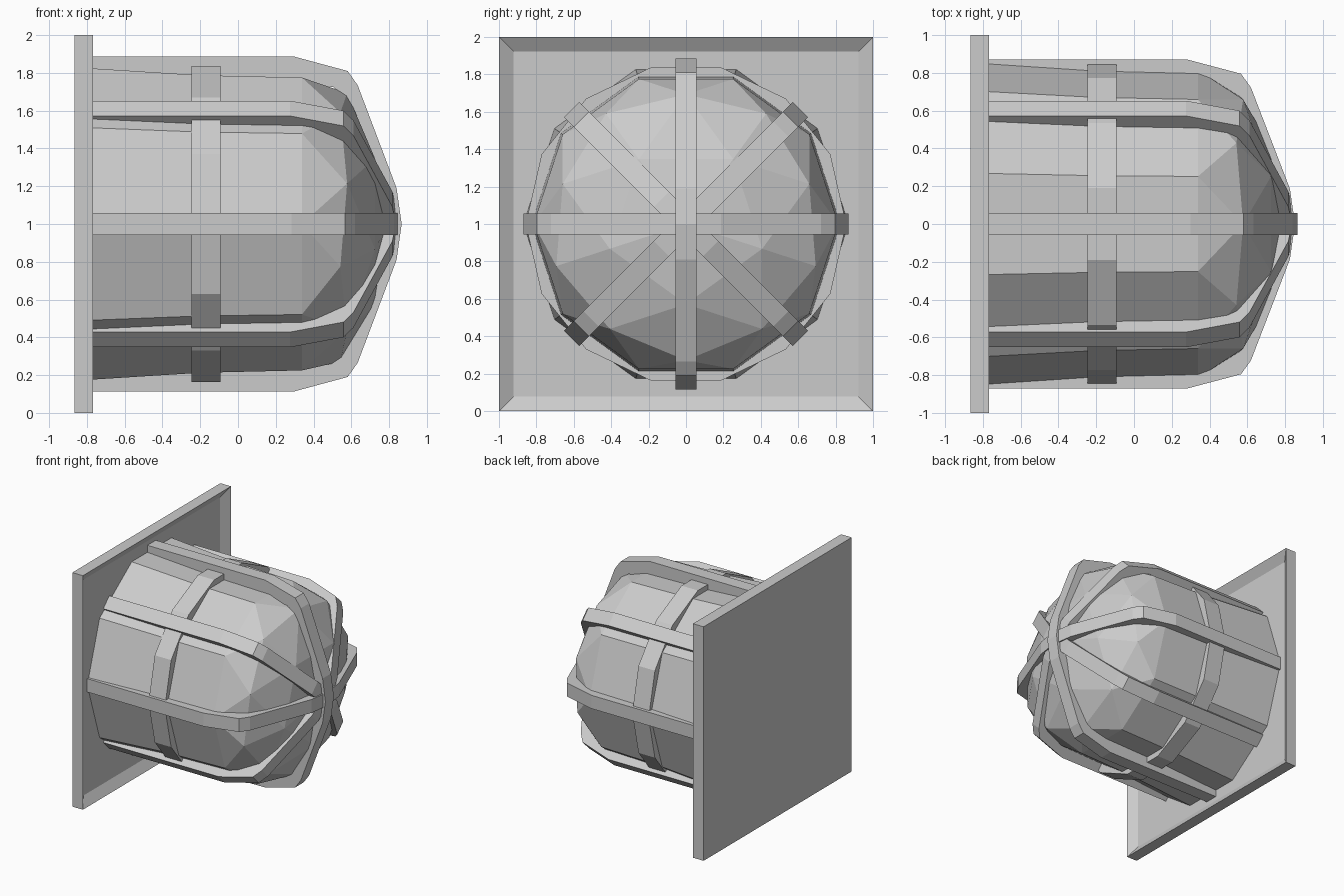
import bpy, bmesh
from math import sin, cos, pi, radians
from mathutils import Vector, Matrix

if "Cube" in bpy.data.objects:
    bpy.data.objects.remove(bpy.data.objects["Cube"])

CENTRE = Vector((0, 0, 1))
FLOOR_X = -0.82   # bottom of the plate's recess


def finish(bm, name):
    bmesh.ops.recalc_face_normals(bm, faces=bm.faces[:])
    mesh = bpy.data.meshes.new(name)
    bm.to_mesh(mesh)
    bm.free()
    ob = bpy.data.objects.new(name, mesh)
    ob.location = CENTRE
    bpy.context.collection.objects.link(ob)
    return ob


# Square wall plate with a shallow recess on its lamp side
bm = bmesh.new()
bmesh.ops.create_cube(bm, size=1, matrix=Matrix.Translation((-0.82, 0, 0))
                      @ Matrix.Diagonal((0.10, 2, 2, 1)))
front = max(bm.faces, key=lambda f: f.calc_center_median().x)
bmesh.ops.inset_region(bm, faces=[front], thickness=0.11)
bmesh.ops.translate(bm, verts=front.verts[:], vec=(FLOOR_X + 0.77, 0, 0))
finish(bm, "wall_plate")

# Ten-sided lamp glass: half icosphere nose with a slightly flared body
bm = bmesh.new()
bmesh.ops.create_icosphere(bm, subdivisions=2, radius=1)
bmesh.ops.delete(bm, geom=[v for v in bm.verts if v.co.z < -0.01], context='VERTS')
for v in bm.verts:
    x, y, z = v.co
    v.co = (0.335 + 0.455 * z, 0.815 * y, -0.815 * x)
for x, scale in ((-0.2, 0.828 / 0.815), (FLOOR_X, 0.869 / 0.828)):
    rim = [e for e in bm.edges if e.is_boundary]
    out = bmesh.ops.extrude_edge_only(bm, edges=rim)
    for v in [g for g in out["geom"] if isinstance(g, bmesh.types.BMVert)]:
        v.co = (x, v.co.y * scale, v.co.z * scale)
finish(bm, "lamp_glass")

# Fourteen-sided hoop around the glass
bm = bmesh.new()
section = [(-0.25, 0.76), (-0.25, 0.857), (-0.095, 0.857), (-0.095, 0.76)]
N = 14
rings = [[bm.verts.new((x, r * cos(2 * pi * i / N), r * sin(2 * pi * i / N)))
          for x, r in section] for i in range(N)]
for i in range(N):
    a, b = rings[i], rings[(i + 1) % N]
    for j in range(4):
        k = (j + 1) % 4
        bm.faces.new((a[j], a[k], b[k], b[j]))
finish(bm, "guard_hoop")

# Guard bars: arches from plate over the nose and back to the plate
OUTER = [(FLOOR_X, 0.886), (0.295, 0.886), (0.577, 0.81), (0.63, 0.735), (0.836, 0.19)]
INNER = [(FLOOR_X, 0.75), (0.27, 0.75), (0.50, 0.725), (0.555, 0.68), (0.76, 0.17)]


def half_to_full(half, apex):
    return half + [(apex, 0)] + [(x, -r) for x, r in reversed(half)]


def guard_bar(name, angle, r_scale, drop, width=0.114):
    loop = half_to_full(OUTER, 0.863) + half_to_full(INNER, 0.785)[::-1]
    radial = Vector((0, cos(angle), sin(angle)))
    side = Vector((0, -sin(angle), cos(angle))) * width / 2
    pts = [Vector((x - (drop if x > 0 else 0), 0, 0)) + radial * r * r_scale
           for x, r in loop]
    bm = bmesh.new()
    a = [bm.verts.new(p - side) for p in pts]
    b = [bm.verts.new(p + side) for p in pts]
    n, half = len(pts), len(pts) // 2
    for i in range(n):
        j = (i + 1) % n
        bm.faces.new((a[i], a[j], b[j], b[i]))
    # side walls as a strip of quads between outer and inner lines
    for row in (a, b):
        for i in range(half - 1):
            bm.faces.new((row[i], row[i + 1], row[n - 2 - i], row[n - 1 - i]))
    finish(bm, name)


guard_bar("guard_bar_vertical", radians(90), 1.0, 0)
guard_bar("guard_bar_horizontal", 0, 0.982, 0.014)
guard_bar("guard_bar_diagonal_a", radians(45), 0.977, 0.022)
guard_bar("guard_bar_diagonal_b", radians(135), 0.977, 0.022)

# Centre the plate-to-nose depth on x = 0
for ob in bpy.context.collection.objects:
    ob.location.x += 0.0035
